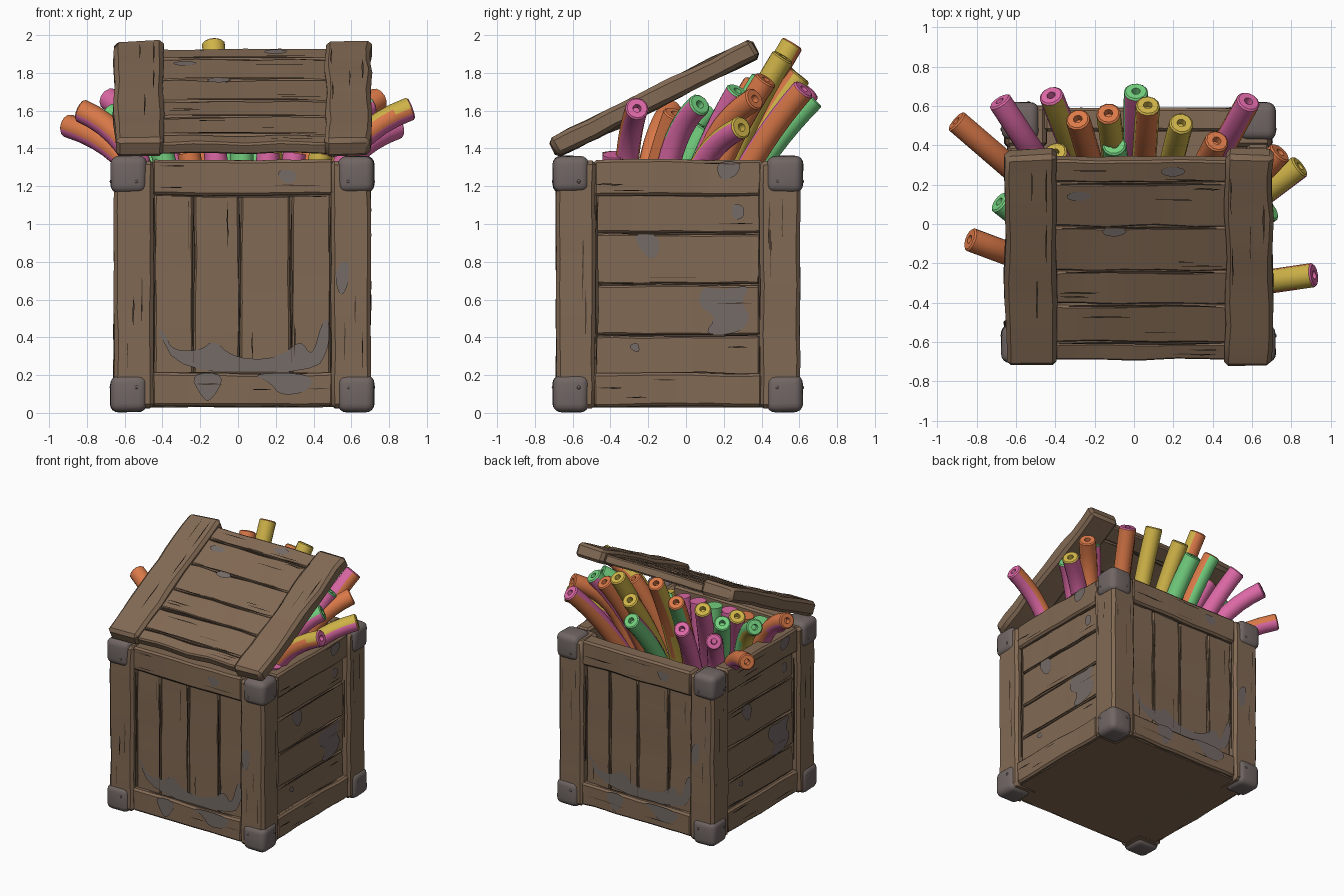
import bpy, bmesh, math, random
from mathutils import Vector, Matrix, noise

if "Cube" in bpy.data.objects:
    bpy.data.objects.remove(bpy.data.objects["Cube"])
random.seed(4)


def material(name, rgb):
    m = bpy.data.materials.new(name)
    m.diffuse_color = (*rgb, 1)
    m.use_nodes = True
    m.node_tree.nodes["Principled BSDF"].inputs["Base Color"].default_value = m.diffuse_color
    return m


WOOD = material("brown wood", (0.222, 0.142, 0.088))
DARK = material("dark crack", (0.070, 0.048, 0.032))
METAL = material("grey metal", (0.165, 0.135, 0.128))
WORN = material("worn grey", (0.175, 0.145, 0.135))
STICK = {"P": material("pink", (0.72, 0.14, 0.38)), "O": material("orange", (0.70, 0.19, 0.065)),
         "Y": material("yellow", (0.62, 0.45, 0.065)), "G": material("green", (0.17, 0.62, 0.21))}


def finish(bm, name, mats):
    me = bpy.data.meshes.new(name)
    bm.to_mesh(me)
    bm.free()
    for m in mats:
        me.materials.append(m)
    ob = bpy.data.objects.new(name, me)
    bpy.context.collection.objects.link(ob)
    return ob


def box(name, lo, hi, mat=WOOD, M=Matrix(), bev=0.014, amp=0.008, cuts=9, segs=1):
    """Bevelled, slightly wavy timber between two corners."""
    lo, hi = Vector(lo), Vector(hi)
    size = hi - lo
    bm = bmesh.new()
    bmesh.ops.create_cube(bm, size=1)
    for v in bm.verts:
        v.co = Vector([lo[i] + size[i] * (v.co[i] + 0.5) for i in range(3)])
    a = max(range(3), key=lambda i: size[i])
    if cuts:
        along = [e for e in bm.edges if abs((e.verts[0].co - e.verts[1].co)[a]) > 1e-4]
        bmesh.ops.subdivide_edges(bm, edges=along, cuts=cuts, use_grid_fill=True)
    if bev:
        sharp = [e for e in bm.edges if e.calc_face_angle(0) > 0.5]
        bmesh.ops.bevel(bm, geom=sharp, offset=bev, segments=segs, profile=0.5, affect='EDGES')
    bm.transform(M)
    for v in bm.verts:
        v.co += noise.noise_vector(v.co * 4.5 + lo * 3) * amp
    return finish(bm, name, [mat])


# Thin surface marks collected in two meshes
cracks, patches = bmesh.new(), bmesh.new()


def plate(bm, M, pts, n, rounded=False):
    pts = [Vector(p) for p in pts]
    for _ in range(2 if rounded else 0):
        pts = [a.lerp(b, t) for a, b in zip(pts, pts[1:] + pts[:1]) for t in (.25, .75)]
    f = bm.faces.new([bm.verts.new(M @ p) for p in pts])
    f.normal_update()
    if f.normal.dot(M.to_3x3() @ Vector(n)) < 0:
        f.normal_flip()


def crack(M, p, g, n, length, w):
    """Spindle-shaped dark split along grain g on the surface with normal n."""
    p, g, n = Vector(p), Vector(g), Vector(n)
    s = g.cross(n)
    b = random.uniform(-w, w)
    pts = [(-.5, 0), (-.2, -w + b), (.15, -w), (.5, b), (.2, w), (-.15, w * .6 + b)]
    plate(cracks, M, [p + g * length * t + s * o for t, o in pts], n)


def splits(M, lo, hi, g, n, count):
    """Scatter cracks over a flat board area between two points."""
    a = max(range(3), key=lambda i: abs(g[i]))
    for _ in range(count):
        L = random.uniform(0.12, 0.3)
        p = [random.uniform(lo[i], hi[i]) for i in range(3)]
        p[a] = min(max(p[a], lo[a] + L / 2), hi[a] - L / 2)
        crack(M, p, g, n, L, random.uniform(0.002, 0.005))


# Crate body
CX, CY, HX, HY = 0.023, -0.043, 0.68, 0.645
POST, X, Z, OUT = 0.21, (1, 0, 0), (0, 0, 1), (0, -1, 0)
center = Matrix.Translation((CX, CY, 0))
box("crate_floor", (-HX + .03, -HY + .03, .03), (HX - .03, HY - .03, .10), M=center, amp=.003)
for sx in (-1, 1):
    for sy in (-1, 1):
        xs = sorted((sx * HX, sx * (HX - POST)))
        ys = sorted((sy * HY, sy * (HY - POST)))
        box("corner_post", (xs[0], ys[0], .025), (xs[1], ys[1], 1.335), M=center, bev=.02)
        # Metal corner caps with rivets
        for z0 in (0.005, 1.165):
            x1 = sorted((sx * (HX + .017), sx * (HX - .175)))
            y1 = sorted((sy * (HY + .017), sy * (HY - .175)))
            box("metal_corner", (x1[0], y1[0], z0), (x1[1], y1[1], z0 + .195), METAL, center,
                bev=.045, amp=.006, cuts=0, segs=4)
            for q in ((sx * (HX - .12), sy * (HY + .012)), (sx * (HX + .012), sy * (HY - .12))):
                bm = bmesh.new()
                bmesh.ops.create_uvsphere(bm, u_segments=8, v_segments=6, radius=.011)
                bm.transform(center @ Matrix.Translation((*q, z0 + (.06 if z0 > 1 else .13))))
                finish(bm, "rivet", [METAL])

FRONT_WORN = [(.05, [(-.46, .46), (-.41, .42), (-.37, .33), (-.22, .33), (-.15, .39), (-.06, .30), (.1, .28),
                     (.22, .31), (.31, .39), (.37, .29), (.42, .48), (.46, .5), (.46, .34), (.38, .21), (-.33, .21)]),
              (.012, [(-.28, .21), (-.08, .21), (-.17, .05), (-.22, .09)]),
              (.012, [(.04, .21), (.38, .21), (.35, .11), (.2, .09), (.15, .16)]),
              (0, [(.51, .79), (.57, .81), (.56, .67), (.52, .61), (.49, .70)]),
              (.012, [(.18, 1.29), (.30, 1.28), (.27, 1.21), (.21, 1.22)])]
SIDE_WORN = [(.05, [(.12, .67), (.24, .65), (.39, .68), (.33, .58), (.39, .51), (.33, .42), (.13, .41),
                    (.21, .51), (.11, .56)]),
             (.05, [(-.25, .95), (-.1, .95), (-.1, .83), (-.16, .81)]),
             (.012, [(.20, 1.33), (.34, 1.33), (.31, 1.25), (.22, 1.23)]),
             (.05, [(.28, 1.11), (.35, 1.10), (.35, 1.03), (.29, 1.02)]),
             (.05, [(-.27, .35), (-.21, .38), (-.20, .31)])]

# Four walls: 0 front, 1 right, 2 back, 3 left
for k, side in enumerate(("front", "right", "back", "left")):
    M = center @ Matrix.Rotation(k * math.pi / 2, 4, 'Z')
    h, d = (HX, HY) if k % 2 == 0 else (HY, HX)
    e = h - POST
    yp = -(d - .05)
    box(side + "_lining", (-e - .02, yp + .03, .06), (e + .02, yp + .07, 1.3), M=M, bev=0, amp=.002)
    for nm, z0, z1 in (("top", 1.15, 1.34), ("bottom", .035, .21)):
        box(side + "_" + nm + "_rail", (-e - .01, -d + .012, z0), (e + .01, -d + .13, z1), M=M)
        splits(M, (-e, -d + .004, z0 + .02), (e, -d + .004, z1 - .02), X, OUT, 3)
        edge = z0 if z0 > 1 else z1
        crack(M, (0, yp - .01, edge), X, OUT, 2 * e, .009)
    for s in (-1, 1):
        splits(M, (s * (h - .1) - .07, -d - .007, .22), (s * (h - .1) + .07, -d - .007, 1.14), Z, OUT, 3)
        crack(M, (s * (e - .002), yp - .01, .68), Z, OUT, .95, .010)
    if k % 2 == 0:
        cut = [-e, -.258, -.013, .257, e]
        for a, b in zip(cut, cut[1:]):
            box(side + "_plank", (a + .003, yp, .19), (b - .003, yp + .04, 1.17), M=M, bev=.01)
            splits(M, (a + .02, yp - .008, .23), (b - .02, yp - .008, 1.13), Z, OUT, 1)
        for c in cut[1:-1]:
            crack(M, (c, yp - .009, .68), Z, OUT, .96, .006)
    else:
        cut = [.19, .41, .68, .95, 1.17]
        for a, b in zip(cut, cut[1:]):
            box(side + "_plank", (-e, yp, a + .003), (e, yp + .04, b - .003), M=M, bev=.01)
            splits(M, (-e + .02, yp - .008, a + .03), (e - .02, yp - .008, b - .03), X, OUT, 1)
        for c in cut[1:-1]:
            crack(M, (0, yp - .009, c), X, OUT, 2 * e, .006)
    for depth, pts in (FRONT_WORN if k % 2 == 0 else SIDE_WORN):
        plate(patches, M, [(u, -d + depth - .008, z) for u, z in pts], OUT, True)

# Tilted lid: local z = 0 is the top of the battens
L = Matrix.Translation((0, -.195, 1.715)) @ Matrix.Rotation(math.radians(26.3), 4, 'X')
UP, DOWN = (0, 0, 1), (0, 0, -1)
for a, b in ((-.655, -.395), (.465, .705)):
    box("lid_batten", (a, -.6, -.11), (b, .6, 0), M=L, bev=.022, amp=.016)
    splits(L, (a + .03, -.55, .009), (b - .03, .55, .009), (0, 1, 0), UP, 4)
cut = [-.575, -.475, -.26, -.07, .18, .43, .56]
for a, b in zip(cut, cut[1:]):
    box("lid_plank", (-.42, a + .003, -.10), (.49, b - .003, -.035), M=L, bev=.01, amp=.01)
    splits(L, (-.38, a + .02, -.026), (.45, b - .02, -.026), X, UP, 2)
    splits(L, (-.38, a + .02, -.109), (.45, b - .02, -.109), X, DOWN, 1)
for c in cut[1:-1]:
    crack(L, (.035, c, -.025), X, UP, .86, .007)
    crack(L, (.035, c, -.110), X, DOWN, .86, .007)
for c in ((-.28, .36), (-.1, .16), (.2, .5)):
    plate(patches, L, [(c[0] + .07 * math.cos(t), c[1] + .03 * math.sin(t), -.027) for t in range(6)], UP, True)
finish(cracks, "wood_cracks", [DARK])
finish(patches, "worn_patches", [WORN])


def clamp(v, m):
    return max(-m, min(m, v))


def stick(tip, cols, r=.062, n=12, rings=10):
    """Bent chalk-like tube; cols = top, flanks, under side, end colour."""
    tip = Vector(tip)
    base = Vector((clamp(tip.x * .6, .46), clamp(tip.y * .6 - .17, .38), 1.05))
    over_side = abs(tip.x) > .66
    ctrl = base.lerp(tip, .15 if over_side else .38)
    ctrl.z = base.z + (tip.z - base.z) * (.75 if over_side else .55)
    bm = bmesh.new()
    loops = []

    def ring(c, t, rad):
        u = t.cross(Vector((.3, .1, 1))).normalized()
        w = t.cross(u)
        loops.append([bm.verts.new(c + (u * math.cos(i * math.tau / n) + w * math.sin(i * math.tau / n)) * rad)
                      for i in range(n)])

    for i in range(rings):
        t = i / (rings - 1)
        c = base * (1 - t) ** 2 + ctrl * 2 * t * (1 - t) + tip * t * t
        tan = ((ctrl - base) * (1 - t) + (tip - ctrl) * t).normalized()
        ring(c, tan, r)
    ring(tip + tan * .008, tan, r * .86)
    ring(tip + tan * .008, tan, r * .36)
    ring(tip - tan * .03, tan, r * .30)
    for j in range(len(loops) - 1):
        for i in range(n):
            a, b = loops[j], loops[j + 1]
            f = bm.faces.new((a[i], a[(i + 1) % n], b[(i + 1) % n], b[i]))
            f.normal_update()
            nz = f.normal.z
            f.material_index = 3 if j >= rings - 1 else 0 if nz > .3 else 2 if nz < -.35 else 1
    bm.faces.new(loops[-1]).material_index = 3
    bm.faces.new(loops[0][::-1])
    bmesh.ops.recalc_face_normals(bm, faces=bm.faces[:])
    finish(bm, "chalk_stick", [STICK[c] for c in cols])


# Outer sticks, then ones half hidden beneath the lid
STICKS = [(.91, -.26, 1.61, "YOPP"), (.69, .07, 1.63, "GPPG"), (.84, .29, 1.51, "YPPY"), (.74, .36, 1.66, "OOOO"),
          (.62, .27, 1.70, "GPPG"), (.58, .62, 1.71, "POOP"), (.24, .51, 1.88, "YYYY"), (.07, .60, 1.78, "OYYY"),
          (.01, .67, 1.66, "PGGG"), (-.13, .56, 1.95, "YYOO"), (-.285, .53, 1.83, "OOGO"), (-.42, .65, 1.70, "YPPP"),
          (-.68, .62, 1.66, "PPPP"), (-.90, .52, 1.52, "OOPO"), (-.83, -.08, 1.60, "OOPO"), (-.68, .11, 1.58, "GGYG"),
          (-.55, .33, 1.66, "GGGG"), (.42, .42, 1.76, "OOOO"), (-.40, .36, 1.74, "OPPY"), (-.10, .40, 1.76, "GGGG"),
          (.50, -.06, 1.58, "OOOO"), (-.45, .0, 1.56, "PPPY"), (.1, .1, 1.5, "GGGG")]
for x, y, z, cols in STICKS:
    stick((x, y, z), cols)
# Short filler sticks behind the front rim
for i in range(9):
    bm = bmesh.new()
    bmesh.ops.create_cone(bm, cap_ends=True, segments=12, radius1=.061, radius2=.061, depth=.5)
    bm.transform(Matrix.Translation((-.46 + i * .12, -.38, 1.13)) @ Matrix.Rotation(.08 * (i - 4), 4, 'Y'))
    finish(bm, "filler_stick", [STICK["PGOPGPPYP"[i]]])

for ob in bpy.data.objects:
    ob.select_set(True)
    bpy.context.view_layer.objects.active = ob
bpy.ops.object.shade_smooth_by_angle(angle=math.radians(35))
